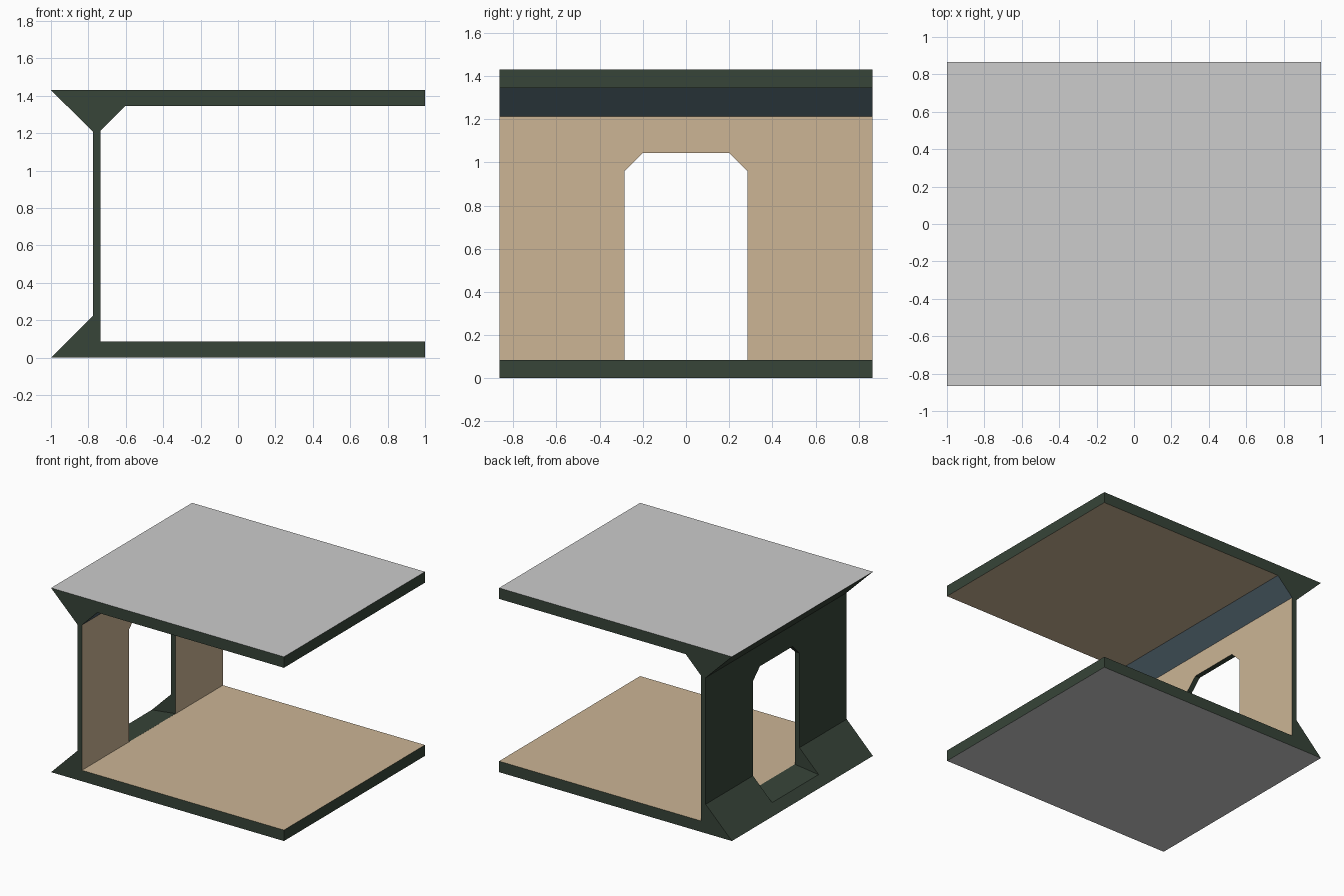
import bpy, bmesh
from mathutils import Vector

if "Cube" in bpy.data.objects:
    bpy.data.objects.remove(bpy.data.objects["Cube"])

HALF_Y = 0.865      # half depth of the room module
FLOOR, CEIL, TOP = 0.085, 1.345, 1.43
WALL_IN, WALL_OUT = -0.735, -0.775


def material(name, rgb):
    m = bpy.data.materials.new(name)
    m.diffuse_color = (*rgb, 1)
    m.use_nodes = True
    m.node_tree.nodes["Principled BSDF"].inputs["Base Color"].default_value = m.diffuse_color
    return m


GREEN, TAN, GREY, SLATE = range(4)
palette = [
    material("dark_green", (0.038, 0.058, 0.040)),
    material("tan", (0.604, 0.462, 0.300)),
    material("light_grey", (0.604, 0.604, 0.604)),
    material("slate_blue", (0.085, 0.130, 0.160)),
]


def prism(name, ring_a, ring_b):
    """Solid between two matching rings of points."""
    bm = bmesh.new()
    a = [bm.verts.new(p) for p in ring_a]
    b = [bm.verts.new(p) for p in ring_b]
    bm.faces.new(a)
    bm.faces.new(b)
    n = len(a)
    for i in range(n):
        j = (i + 1) % n
        bm.faces.new((a[i], a[j], b[j], b[i]))
    bmesh.ops.recalc_face_normals(bm, faces=bm.faces[:])
    mesh = bpy.data.meshes.new(name)
    bm.to_mesh(mesh)
    bm.free()
    obj = bpy.data.objects.new(name, mesh)
    bpy.context.collection.objects.link(obj)
    return obj


# Floor, wall and roof as one continuous cross-section (x, z)
section = [(-1, 0), (1, 0), (1, FLOOR), (WALL_IN, FLOOR), (WALL_IN, 1.213),
           (-0.603, CEIL), (1, CEIL), (1, TOP), (-1, TOP),
           (WALL_OUT, 1.208), (WALL_OUT, 0.225)]
shell = prism("room_shell",
              [(x, -HALF_Y, z) for x, z in section],
              [(x, HALF_Y, z) for x, z in section])

# Doorway cutter: chamfered top, sill sloping gently down to the outside
def door_ring(x):
    sill = FLOOR + 0.0005 + 0.122 * (x - WALL_IN)
    half = [(0.285, sill), (0.285, 0.96), (0.2, 1.043)]
    return [(x, y, z) for y, z in half] + [(x, -y, z) for y, z in reversed(half)]


cutter = prism("doorway_cutter", door_ring(-1.1), door_ring(-0.65))
cutter.hide_render = True
mod = shell.modifiers.new("doorway", 'BOOLEAN')
mod.operation = 'DIFFERENCE'
mod.solver = 'EXACT'
mod.object = cutter

# Bake the doorway cut, then drop the cutter
bpy.context.view_layer.update()
graph = bpy.context.evaluated_depsgraph_get()
cut_mesh = bpy.data.meshes.new_from_object(shell.evaluated_get(graph))
shell.modifiers.clear()
shell.data = cut_mesh
bpy.data.objects.remove(cutter)

# Colours by direction and height
cut_mesh.materials.clear()
for m in palette:
    cut_mesh.materials.append(m)
for f in cut_mesh.polygons:
    n, c = f.normal, f.center
    colour = GREEN
    if n.z > 0.999:                                   # roof top / floor
        colour = GREY if c.z > 1 else TAN
    elif n.z < -0.999 and c.z < 0.01:                 # underside
        colour = GREY
    elif n.z < -0.999 and c.z > 1.3:                  # ceiling
        colour = TAN
    elif n.x > 0.99 and c.x < 0:                      # inner wall
        colour = TAN
    elif n.x > 0.5 and n.z < -0.5:                    # ceiling chamfer
        colour = SLATE
    f.material_index = colour
    f.use_smooth = False
